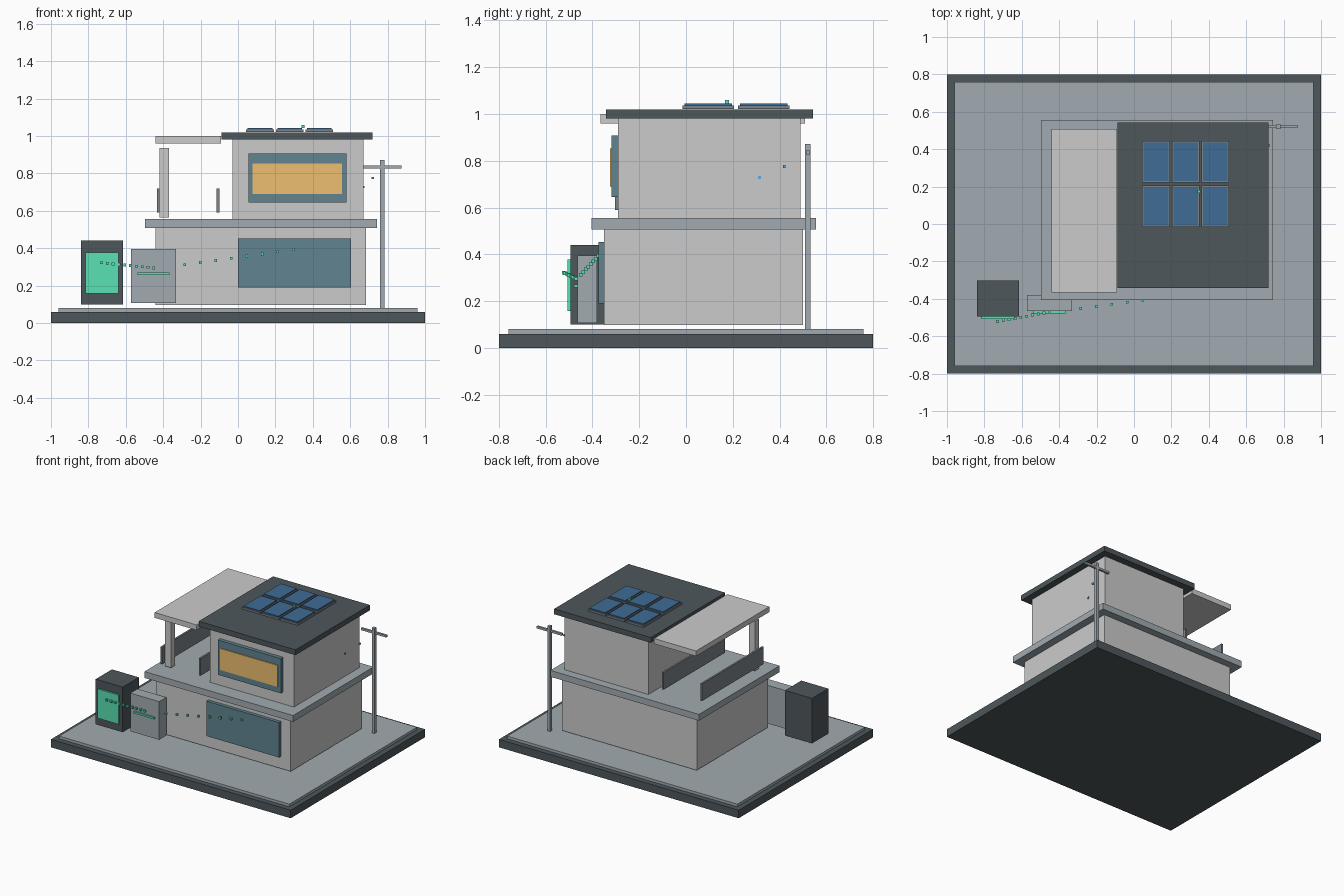
import bpy
import bmesh
from mathutils import Vector

if "Cube" in bpy.data.objects:
    bpy.data.objects.remove(bpy.data.objects["Cube"])


def material(name, rgb):
    m = bpy.data.materials.new(name)
    m.diffuse_color = (*rgb, 1)
    m.use_nodes = True
    m.node_tree.nodes["Principled BSDF"].inputs["Base Color"].default_value = m.diffuse_color
    return m


DARK = material("charcoal", (0.075, 0.095, 0.105))
SLATE = material("slate_grey", (0.36, 0.41, 0.44))
RAIL = material("rail_grey", (0.2, 0.23, 0.25))
GLASS = material("glass", (0.12, 0.23, 0.28))
AMBER = material("warm_light", (0.85, 0.52, 0.16))
GREEN = material("green_glow", (0.1, 0.75, 0.45))
BLUE = material("blue_glow", (0.12, 0.4, 0.75))
SOLAR = material("solar_blue", (0.05, 0.15, 0.3))


def add_box(bm, lo, hi):
    lo, hi = Vector(lo), Vector(hi)
    verts = bmesh.ops.create_cube(bm, size=1)["verts"]
    bmesh.ops.scale(bm, vec=hi - lo, verts=verts)
    bmesh.ops.translate(bm, vec=(lo + hi) / 2, verts=verts)


def boxes(name, spans, mat=None):
    """One object from a list of (x0, x1, y0, y1, z0, z1) spans."""
    bm = bmesh.new()
    for x0, x1, y0, y1, z0, z1 in spans:
        add_box(bm, (x0, y0, z0), (x1, y1, z1))
    mesh = bpy.data.meshes.new(name)
    bm.to_mesh(mesh)
    bm.free()
    ob = bpy.data.objects.new(name, mesh)
    bpy.context.collection.objects.link(ob)
    if mat:
        mesh.materials.append(mat)
    return ob


def dots(name, start, end, count, size, mat):
    """A straight dotted line of small cubes."""
    h, spans = size / 2, []
    for i in range(count):
        p = Vector(start).lerp(Vector(end), i / max(count - 1, 1))
        spans.append((p.x - h, p.x + h, p.y - h, p.y + h, p.z - h, p.z + h))
    return boxes(name, spans, mat)


# ground
boxes("base_plinth", [(-1, 1, -0.8, 0.8, 0, 0.06)], DARK)
boxes("paving", [(-0.96, 0.96, -0.76, 0.76, 0.06, 0.08)], SLATE)

# house body
boxes("lower_storey", [(-0.44, 0.685, -0.35, 0.5, 0.097, 0.507)])
boxes("floor_slab", [(-0.497, 0.743, -0.405, 0.555, 0.507, 0.555)], SLATE)
boxes("upper_storey", [(-0.03, 0.67, -0.29, 0.49, 0.555, 0.98)])
boxes("main_roof", [(-0.087, 0.72, -0.343, 0.543, 0.98, 1.02)], DARK)

# terrace
boxes("terrace_canopy", [(-0.44, -0.09, -0.365, 0.508, 0.96, 1.0)])
boxes("terrace_column", [(-0.42, -0.37, -0.27, -0.22, 0.565, 0.937)])
boxes("terrace_rails", [(x, x + 0.014, -0.304, 0.43, 0.59, 0.72)
                        for x in (-0.434, -0.114)], RAIL)

# windows
boxes("lower_window", [(0, 0.605, -0.375, -0.345, 0.19, 0.453)], GLASS)
boxes("upper_window", [(0.055, 0.58, -0.318, -0.285, 0.645, 0.907)], GLASS)
boxes("lit_pane", [(0.078, 0.557, -0.325, -0.312, 0.69, 0.852)], AMBER)

# solar panels
grid = [(x, y) for x in (0.118, 0.277, 0.435) for y in (0.095, 0.333)]
boxes("solar_frames", [(x - 0.074, x + 0.074, y - 0.11, y + 0.11, 1.022, 1.036)
                       for x, y in grid], RAIL)
boxes("solar_cells", [(x - 0.066, x + 0.066, y - 0.102, y + 0.102, 1.034, 1.044)
                      for x, y in grid], SOLAR)

# energy cabinets
boxes("storage_cabinet", [(-0.84, -0.615, -0.495, -0.302, 0.1, 0.44)], DARK)
boxes("storage_screen", [(-0.815, -0.64, -0.507, -0.49, 0.157, 0.377)], GREEN)
boxes("inverter_cabinet", [(-0.573, -0.332, -0.465, -0.38, 0.107, 0.395)], SLATE)
boxes("inverter_light", [(-0.538, -0.367, -0.478, -0.46, 0.257, 0.27)], GREEN)

# utility pole
boxes("utility_pole", [(0.76, 0.782, 0.508, 0.532, 0.08, 0.872)], SLATE)
boxes("pole_crossarm", [(0.665, 0.875, 0.514, 0.53, 0.827, 0.843)], SLATE)

# dotted energy flow lines
dots("storage_flow", (-0.73, -0.522, 0.322), (-0.45, -0.47, 0.295), 10, 0.015, GREEN)
dots("house_flow", (-0.285, -0.451, 0.312), (0.295, -0.376, 0.393), 8, 0.015, GREEN)
dots("grid_flow", (0.72, 0.42, 0.775), (0.67, 0.315, 0.728), 2, 0.012, BLUE)
dots("solar_flow", (0.348, 0.175, 1.052), (0.348, 0.175, 1.052), 1, 0.016, GREEN)
